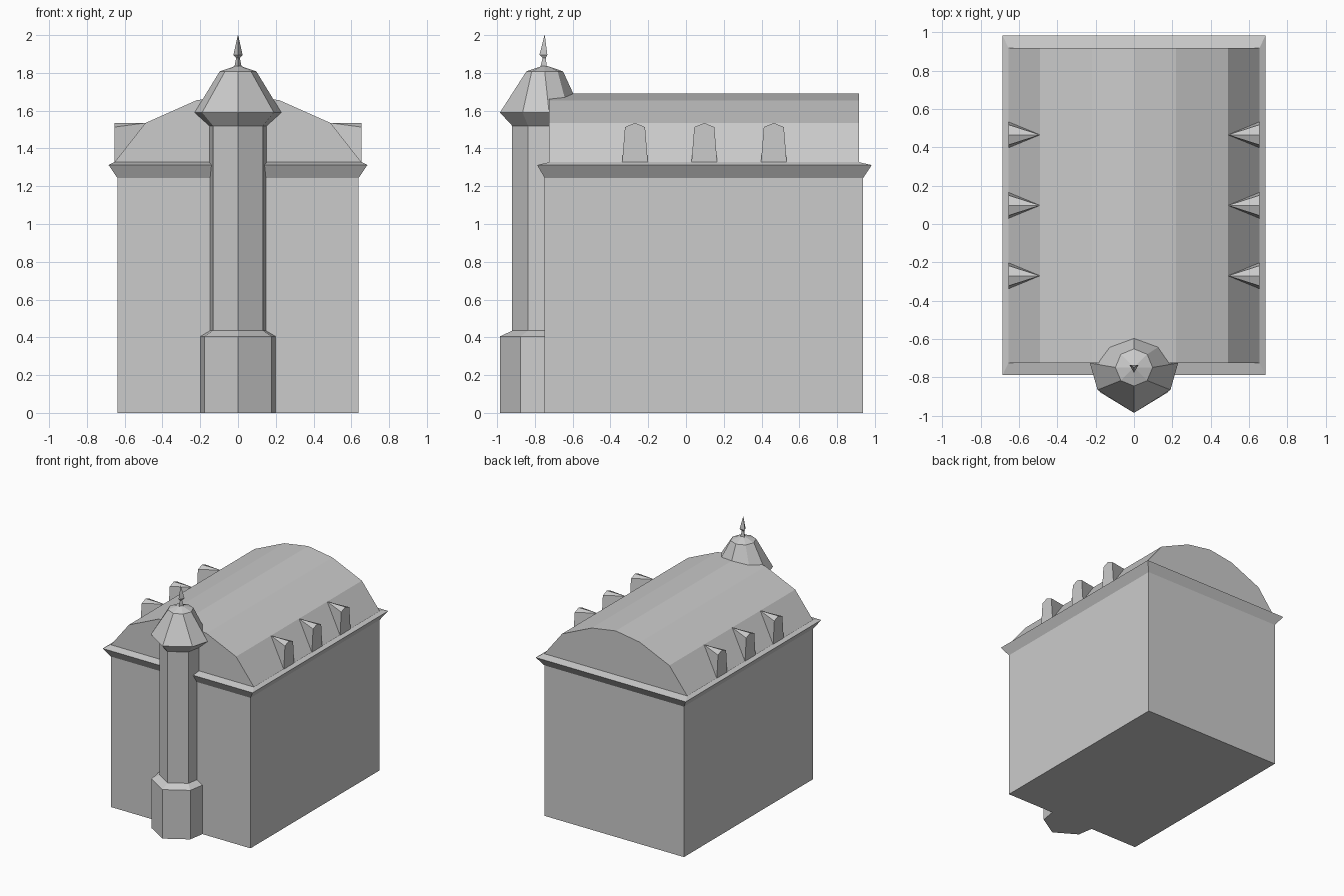
import bpy, bmesh
from math import sin, cos, pi

if "Cube" in bpy.data.objects:
    bpy.data.objects.remove(bpy.data.objects["Cube"])


def loft(name, rings):
    """Skin closed rings of equal point count and cap both ends."""
    bm = bmesh.new()
    vs = [[bm.verts.new(p) for p in ring] for ring in rings]
    n = len(vs[0])
    for a, b in zip(vs, vs[1:]):
        for i in range(n):
            j = (i + 1) % n
            bm.faces.new((a[i], a[j], b[j], b[i]))
    bm.faces.new(vs[0])
    bm.faces.new(vs[-1])
    bmesh.ops.remove_doubles(bm, verts=bm.verts, dist=1e-5)
    bmesh.ops.recalc_face_normals(bm, faces=bm.faces)
    me = bpy.data.meshes.new(name)
    bm.to_mesh(me)
    bm.free()
    ob = bpy.data.objects.new(name, me)
    bpy.context.collection.objects.link(ob)
    return ob


def rect(x, y0, y1, z):
    return [(-x, y0, z), (x, y0, z), (x, y1, z), (-x, y1, z)]


def bay(z, side, mid, mid_y, front_y):
    """Five-point half octagon against the front wall."""
    return [(side, -0.725, z), (mid, mid_y, z), (0, front_y, z),
            (-mid, mid_y, z), (-side, -0.725, z)]


def circle(n, r, z, y=-0.748):
    return [(r * cos(2 * pi * i / n), y - r * sin(2 * pi * i / n), z) for i in range(n)]


# walls with flared cornice
loft("walls", [rect(0.638, -0.748, 0.938, 0), rect(0.638, -0.748, 0.938, 1.243),
               rect(0.685, -0.788, 0.983, 1.312), rect(0.655, -0.725, 0.917, 1.327)])

# barrel-like faceted roof
half = [(0.655, 1.325), (0.49, 1.535), (0.22, 1.655)]
arch = half + [(0, 1.69)] + [(-x, z) for x, z in reversed(half)]
loft("roof", [[(x, y, z) for x, z in arch] for y in (-0.725, 0.917)])

# wedge dormers, three per side
gable = [(-0.068, 1.325), (0.068, 1.325), (0.053, 1.513), (0, 1.535), (-0.053, 1.513)]
for s in (-1, 1):
    for k, yc in enumerate((-0.27, 0.097, 0.465)):
        bm = bmesh.new()
        front = [bm.verts.new((s * 0.655, yc + y, z)) for y, z in gable]
        tip = bm.verts.new((s * 0.49, yc, 1.535))
        bm.faces.new(front)
        for i in range(5):
            bm.faces.new((front[i], front[(i + 1) % 5], tip))
        bmesh.ops.recalc_face_normals(bm, faces=bm.faces)
        me = bpy.data.meshes.new("dormer")
        bm.to_mesh(me)
        bm.free()
        bpy.context.collection.objects.link(bpy.data.objects.new(f"dormer_{'left' if s < 0 else 'right'}_{k}", me))

# stair turret: base, shaft and flared collar
lip = bay(1.59, 0.23, 0.19, -0.865, -0.985)
loft("turret", [bay(0, 0.203, 0.178, -0.877, -0.985), bay(0.405, 0.203, 0.178, -0.877, -0.985),
                bay(0.435, 0.152, 0.132, -0.836, -0.92), bay(1.52, 0.152, 0.132, -0.836, -0.92), lip])

# turret cap, its back resting on the main roof
eave = lip + [(-0.13, -0.64, 1.66), (0, -0.592, 1.68), (0.13, -0.64, 1.66)]
loft("turret_cap", [eave, circle(8, 0.097, 1.808), circle(8, 0.012, 1.837)])

# three-sided finial
loft("finial", [[(x, y, z) for x, y, z in
                 ((0.0, -0.748 - r, z), (r * 0.87, -0.748 + r / 2, z), (-r * 0.87, -0.748 + r / 2, z))]
                for r, z in ((0.024, 1.825), (0.011, 1.88), (0.028, 1.895), (0.001, 2.0))])
